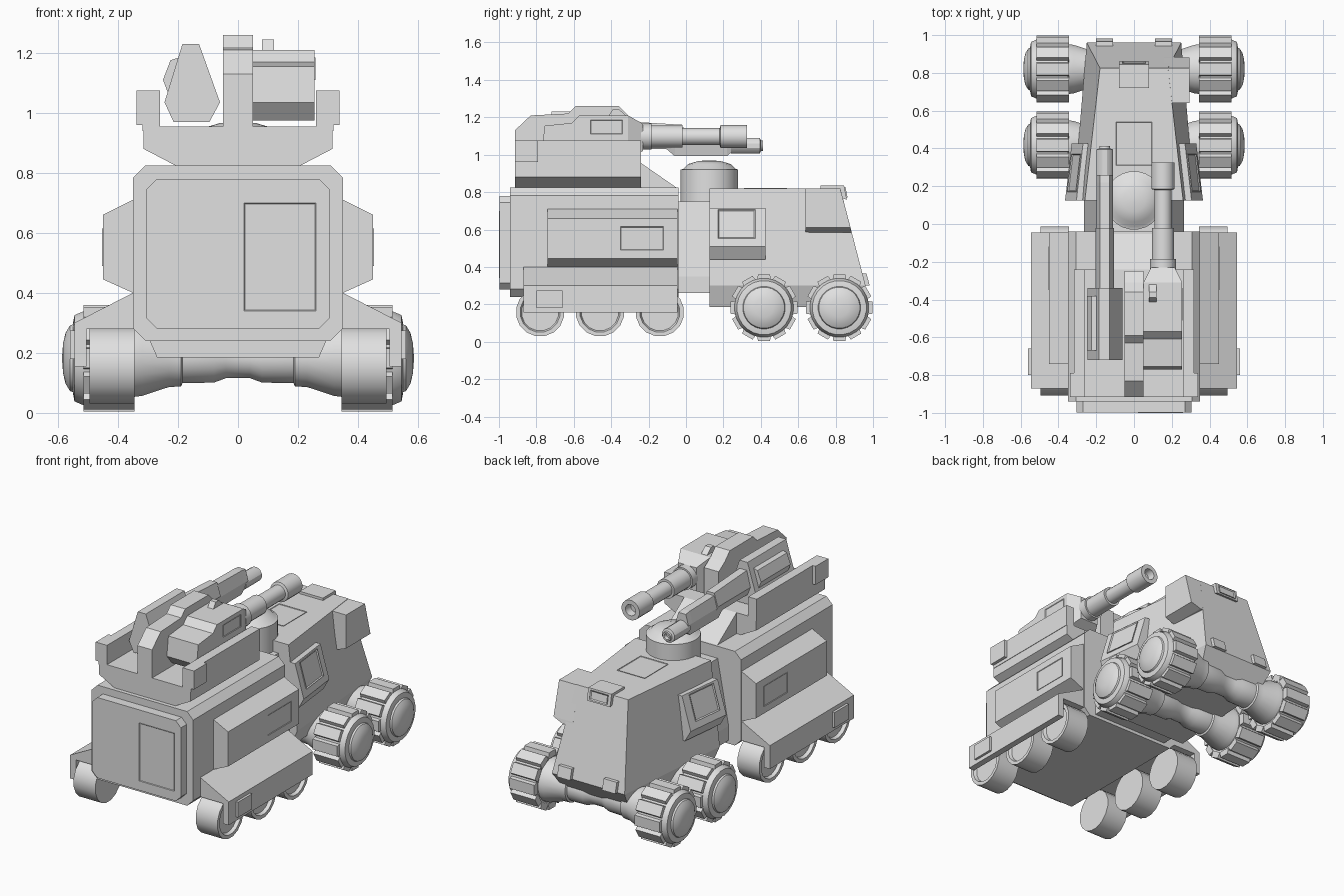
import bpy, bmesh, math
from mathutils import Vector

cube = bpy.data.objects.get("Cube")
if cube:
    bpy.data.objects.remove(cube, do_unlink=True)

grey = bpy.data.materials.new("plain grey")
grey.use_nodes = True
colour = (0.75, 0.75, 0.75, 1)
grey.diffuse_color = colour
grey.node_tree.nodes["Principled BSDF"].inputs["Base Color"].default_value = colour


def finish(name, bm, mirror=False, smooth=False):
    bmesh.ops.recalc_face_normals(bm, faces=bm.faces)
    mesh = bpy.data.meshes.new(name)
    bm.to_mesh(mesh)
    bm.free()
    mesh.materials.append(grey)
    ob = bpy.data.objects.new(name, mesh)
    bpy.context.collection.objects.link(ob)
    if mirror:
        ob.modifiers.new("Mirror", "MIRROR").use_mirror_merge = False
    if smooth:
        bpy.ops.object.select_all(action="DESELECT")
        ob.select_set(True)
        bpy.context.view_layer.objects.active = ob
        bpy.ops.object.shade_smooth_by_angle(angle=math.radians(30))
    return ob


def add_loft(bm, rings):
    """Skin a chain of equal rings and cap both ends."""
    loops = [[bm.verts.new(p) for p in ring] for ring in rings]
    for a, b in zip(loops, loops[1:]):
        for i in range(len(a)):
            j = (i + 1) % len(a)
            bm.faces.new((a[i], a[j], b[j], b[i]))
    bm.faces.new(loops[0])
    bm.faces.new(loops[-1])


def loft(name, rings, mirror=False, smooth=False):
    bm = bmesh.new()
    add_loft(bm, rings)
    return finish(name, bm, mirror, smooth)


def along_x(name, yz, a, b, mirror=False):
    return loft(name, [[(x, y, z) for y, z in yz] for x in (a, b)], mirror)


def along_y(name, xz, a, b, mirror=False):
    return loft(name, [[(x, y, z) for x, z in xz] for y in (a, b)], mirror)


def box(name, x, y, z, mirror=False):
    return along_x(name, [(y[0], z[0]), (y[1], z[0]), (y[1], z[1]), (y[0], z[1])], *x, mirror)


def lathe(name, profile, axis, centre, sides, mirror=False):
    """Turn (distance along axis, radius) pairs about an axis through centre."""
    rings = []
    for t, r in profile:
        ring = []
        for i in range(sides):
            a = 2 * math.pi * (i + 0.5) / sides
            u, v = r * math.cos(a), r * math.sin(a)
            p = {"X": (t, u, v), "Y": (u, t, v), "Z": (u, v, t)}[axis]
            ring.append(Vector(p) + Vector(centre))
        rings.append(ring)
    return loft(name, rings, mirror, True)


def panel(name, corners, out, mirror=False):
    """Thin framed plate on a quad, raised towards out."""
    c = [Vector(p) for p in corners]
    n = (c[1] - c[0]).cross(c[2] - c[0]).normalized()
    n *= 0.009 if n.dot(Vector(out)) > 0 else -0.009
    bm = bmesh.new()
    add_loft(bm, [c, [p + n for p in c]])
    bmesh.ops.recalc_face_normals(bm, faces=bm.faces)
    bm.faces.ensure_lookup_table()
    bmesh.ops.inset_region(bm, faces=[bm.faces[-1]], thickness=0.01, depth=-0.007)
    return finish(name, bm, mirror)


def octagon(w, lo, hi, c):
    return [(-w, lo + c), (-w + c, lo), (w - c, lo), (w, lo + c),
            (w, hi - c), (w - c, hi), (-w + c, hi), (-w, hi - c)]


# Cargo body, front plate and door
along_y("cargo_body", octagon(0.35, 0.24, 0.825, 0.042), -0.94, -0.04)
along_y("front_plate", octagon(0.305, 0.28, 0.78, 0.035), -0.997, -0.93)
panel("front_door", [(x, -0.991, z) for x, z in ((0.02, 0.34), (0.26, 0.34), (0.26, 0.70), (0.02, 0.70))],
      (0, -1, 0))

# Side bulges, hollow fenders and their fittings
along_y("side_bulge", [(0.30, 0.40), (0.35, 0.40), (0.45, 0.445), (0.45, 0.66), (0.35, 0.71), (0.30, 0.71)],
        -0.74, -0.045, True)
panel("side_hatch", [(0.444, y, z) for y, z in ((-0.35, 0.49), (-0.12, 0.49), (-0.12, 0.615), (-0.35, 0.615))],
      (1, 0, 0), True)
along_y("fender", [(0.33, 0.28), (0.505, 0.28), (0.505, 0.155), (0.545, 0.155), (0.545, 0.30), (0.35, 0.40),
                   (0.33, 0.40)], -0.87, -0.045, True)
box("fender_box", (0.52, 0.56), (-0.80, -0.66), (0.18, 0.275), True)
for y in (-0.78, -0.46, -0.14):
    lathe("cargo_wheel", [(0.345, 0.10), (0.345, 0.13), (0.495, 0.13), (0.495, 0.108), (0.475, 0.10)],
          "X", (0, y, 0.158), 16, True)

# Neck and turntable
along_y("neck", [(-0.265, 0.26), (0.265, 0.26), (0.265, 0.35), (0.19, 0.75), (-0.19, 0.75), (-0.265, 0.35)],
        -0.06, 0.15)
lathe("turntable", [(0.74, 0.155), (0.92, 0.155), (0.925, 0.14), (0.95, 0.115), (0.966, 0.06), (0.97, 0.01)],
      "Z", (0, 0.125, 0), 24)

# Cab: four-cornered rings from floor to roof
cab = [[(-b, 0.125, z), (b, 0.125, z), (f, y, z), (-f, y, z)]
       for z, b, f, y in ((0.185, 0.27, 0.22, 0.88), (0.30, 0.32, 0.25, 0.96), (0.82, 0.26, 0.18, 0.825))]
loft("cab", cab)
panel("roof_hatch", [(x, y, 0.814) for x, y in ((-0.095, 0.31), (0.095, 0.31), (0.095, 0.54), (-0.095, 0.54))],
      (0, 0, 1))
along_x("roof_lamp", [(0.72, 0.80), (0.86, 0.76), (0.845, 0.835), (0.72, 0.835)], -0.08, 0.08)
panel("lamp_glass", [(x, 0.855 - (z - 0.77) * 0.2, z) for x, z in
                     ((-0.06, 0.77), (0.06, 0.77), (0.06, 0.825), (-0.06, 0.825))], (0, 1, 0))
along_x("front_tab", [(0.92, 0.30), (0.982, 0.30), (0.965, 0.365), (0.90, 0.365)], 0.11, 0.20, True)
loft("corner_box", [[(0.17, 0.64, z), (o, 0.64, z), (o, y, z), (0.16, y, z)]
                    for z, o, y in ((0.585, 0.23, 0.885), (0.61, 0.295, 0.88), (0.818, 0.295, 0.825))])

# Leaning side pods on the cab
loft("cab_side_pod", [[(0.23, y, 0.44), (o - 0.04, y, 0.44), (o, y, 0.51), (o - 0.06, y, 0.715), (0.23, y, 0.715)]
                      for y, o in ((0.125, 0.365), (0.425, 0.33))], True)


def pod_point(y, z):
    return 0.362 - (y - 0.125) * 0.117 - (z - 0.51) * 0.293, y, z


panel("cab_side_window", [pod_point(y, z) for y, z in ((0.17, 0.55), (0.37, 0.55), (0.37, 0.705), (0.17, 0.705))],
      (1, 0, 0), True)

# Cab axles and lugged wheels
for y in (0.417, 0.82):
    half = [(0.04, 0.07), (0.08, 0.085), (0.185, 0.087), (0.19, 0.098), (0.23, 0.10), (0.32, 0.13), (0.36, 0.135)]
    lathe("axle", [(-x, r) for x, r in reversed(half)] + half, "X", (0, y, 0.185), 20)
    lathe("tyre", [(0.35, 0.12), (0.35, 0.16), (0.51, 0.16), (0.545, 0.145), (0.55, 0.118)],
          "X", (0, y, 0.182), 24, True)
    lathe("hub", [(0.54, 0.118), (0.56, 0.11), (0.575, 0.085), (0.583, 0.05), (0.586, 0.01)],
          "X", (0, y, 0.182), 24, True)
    bm = bmesh.new()
    for i in range(12):
        a = 2 * math.pi * i / 12
        radial, side = Vector((0, math.cos(a), math.sin(a))), Vector((0, -math.sin(a), math.cos(a)))
        add_loft(bm, [[Vector((x, y, 0.182)) + radial * r + side * s for r, s in
                       ((0.14, -0.038), (0.178, -0.032), (0.178, 0.032), (0.14, 0.038))] for x in (0.345, 0.515)])
    finish("tyre_lugs", bm, True)

# Weapon platform with side rails and rear ramp
along_y("platform", [(-0.20, 0.82), (0.20, 0.82), (0.315, 0.88), (0.315, 0.955), (-0.315, 0.955), (-0.315, 0.88)],
        -0.915, -0.24)
box("side_rail", (0.26, 0.318), (-0.915, -0.24), (0.94, 1.075), True)
box("rail_box", (0.26, 0.338), (-0.915, -0.79), (0.96, 1.075), True)
along_x("rear_ramp", [(-0.26, 0.82), (-0.045, 0.82), (-0.24, 0.955), (-0.26, 0.955)], -0.18, 0.18)
along_x("centre_spine", [(-0.915, 0.94), (-0.915, 1.13), (-0.83, 1.21), (-0.63, 1.22), (-0.59, 1.26),
                         (-0.36, 1.26), (-0.31, 1.21), (-0.25, 1.17), (-0.25, 0.94)], -0.05, 0.05)

# Thick gun
along_x("thick_gun_body", [(-0.72, 0.975), (-0.77, 1.035), (-0.755, 1.155), (-0.61, 1.17), (-0.57, 1.21),
                           (-0.31, 1.21), (-0.31, 0.975)], 0.05, 0.255)
loft("thick_gun_collar", [[(a, y, lo), (b, y, lo), (b, y, hi), (a, y, hi)] for y, a, b, lo, hi in
                          ((-0.31, 0.05, 0.255, 0.975, 1.21), (-0.23, 0.09, 0.215, 1.02, 1.165))])
panel("thick_gun_hatch", [(0.249, y, z) for y, z in ((-0.51, 1.11), (-0.34, 1.11), (-0.34, 1.185), (-0.51, 1.185))],
      (1, 0, 0))
along_x("gun_sight", [(-0.42, 1.20), (-0.39, 1.245), (-0.36, 1.245), (-0.31, 1.20)], 0.08, 0.12)
lathe("thick_barrel", [(-0.24, 0.07), (-0.185, 0.07), (-0.185, 0.06), (-0.02, 0.06), (-0.02, 0.046), (0.18, 0.046),
                       (0.185, 0.062), (0.325, 0.062), (0.325, 0.035), (0.28, 0.03)], "Y", (0.154, 0, 1.097), 16)

# Slim gun
along_y("slim_gun_body", [(-0.245, 1.035), (-0.215, 0.97), (-0.095, 0.97), (-0.06, 1.035), (-0.13, 1.23),
                          (-0.185, 1.23)], -0.72, -0.34)
along_y("slim_gun_magazine", [(-0.235, 1.07), (-0.25, 1.11), (-0.225, 1.175), (-0.18, 1.19), (-0.18, 1.07)],
        -0.67, -0.38)
housing = [(-0.205, 1.08), (-0.185, 1.03), (-0.125, 1.03), (-0.105, 1.08), (-0.13, 1.18), (-0.18, 1.18)]
loft("slim_gun_housing", [[(x, y, min(z, top)) for x, z in housing] for y, top in ((-0.35, 1.185), (-0.02, 1.16))])
loft("slim_gun_shroud", [[(-0.199, y, 1.07), (-0.18, y, lo), (-0.13, y, lo), (-0.111, y, 1.07), (-0.13, y, hi),
                          (-0.18, y, hi)] for y, lo, hi in
                         ((-0.11, 1.035, 1.145), (-0.06, 0.992, 1.145), (0.22, 0.992, 1.14), (0.26, 1.03, 1.135))])
lathe("slim_barrel", [(0.24, 0.044), (0.395, 0.044), (0.40, 0.03), (0.412, 0.028), (0.412, 0.018), (0.39, 0.015)],
      "Y", (-0.155, 0, 1.048), 12)
